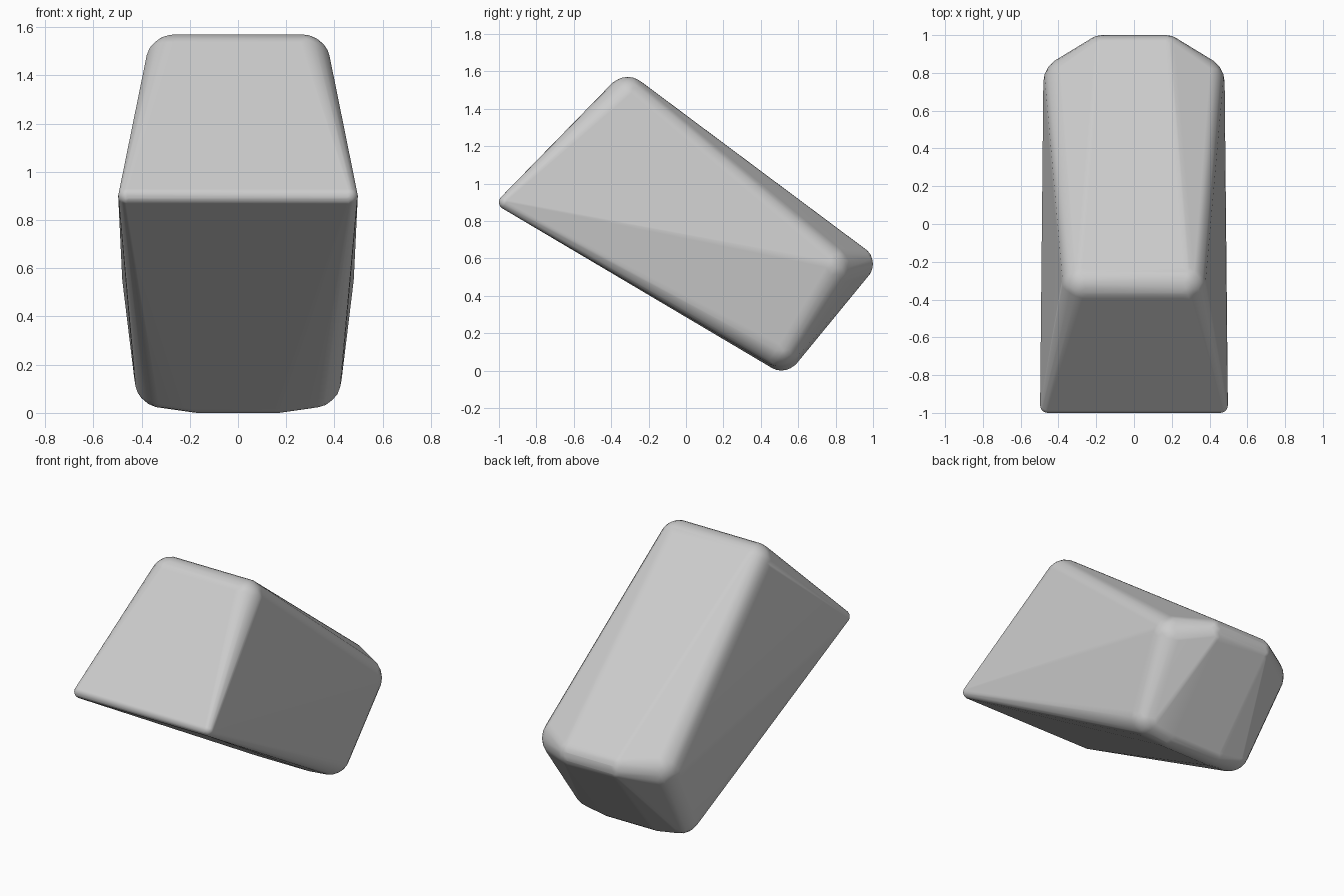
import bpy
import bmesh
from mathutils import Matrix

if "Cube" in bpy.data.objects:
    bpy.data.objects.remove(bpy.data.objects["Cube"])

# Rounded corners of the block: x, y, z, radius (mirrored in x)
CORNERS = [
    (0.457, -0.96, 0.90, 0.04),   # front lip
    (0.265, -0.312, 1.45, 0.12),  # top ridge
    (0.34, 0.75, 0.55, 0.14),     # back end, outer
    (0.17, 0.90, 0.57, 0.10),     # back end, inner
    (0.31, 0.50, 0.14, 0.12),     # bottom, outer
    (0.17, 0.51, 0.11, 0.11),     # bottom, inner
]

# Balls placed at the corners
balls = bmesh.new()
for x, y, z, r in CORNERS:
    for side in (-1, 1):
        bmesh.ops.create_icosphere(balls, subdivisions=3, radius=r,
                                   matrix=Matrix.Translation((side * x, y, z)))

# Skin wrapped around the balls
bm = bmesh.new()
for v in balls.verts:
    bm.verts.new(v.co)
balls.free()
bmesh.ops.convex_hull(bm, input=bm.verts)
loose = [v for v in bm.verts if not v.link_faces]
bmesh.ops.delete(bm, geom=loose, context='VERTS')
bmesh.ops.recalc_face_normals(bm, faces=bm.faces)

mesh = bpy.data.meshes.new("rounded_block")
bm.to_mesh(mesh)
bm.free()
block = bpy.data.objects.new("rounded_block", mesh)
bpy.context.collection.objects.link(block)

# Smooth shading that keeps the large faces flat
bpy.context.view_layer.objects.active = block
block.select_set(True)
bpy.ops.object.shade_smooth()
weighted = block.modifiers.new("even_shading", 'WEIGHTED_NORMAL')
weighted.weight = 80
